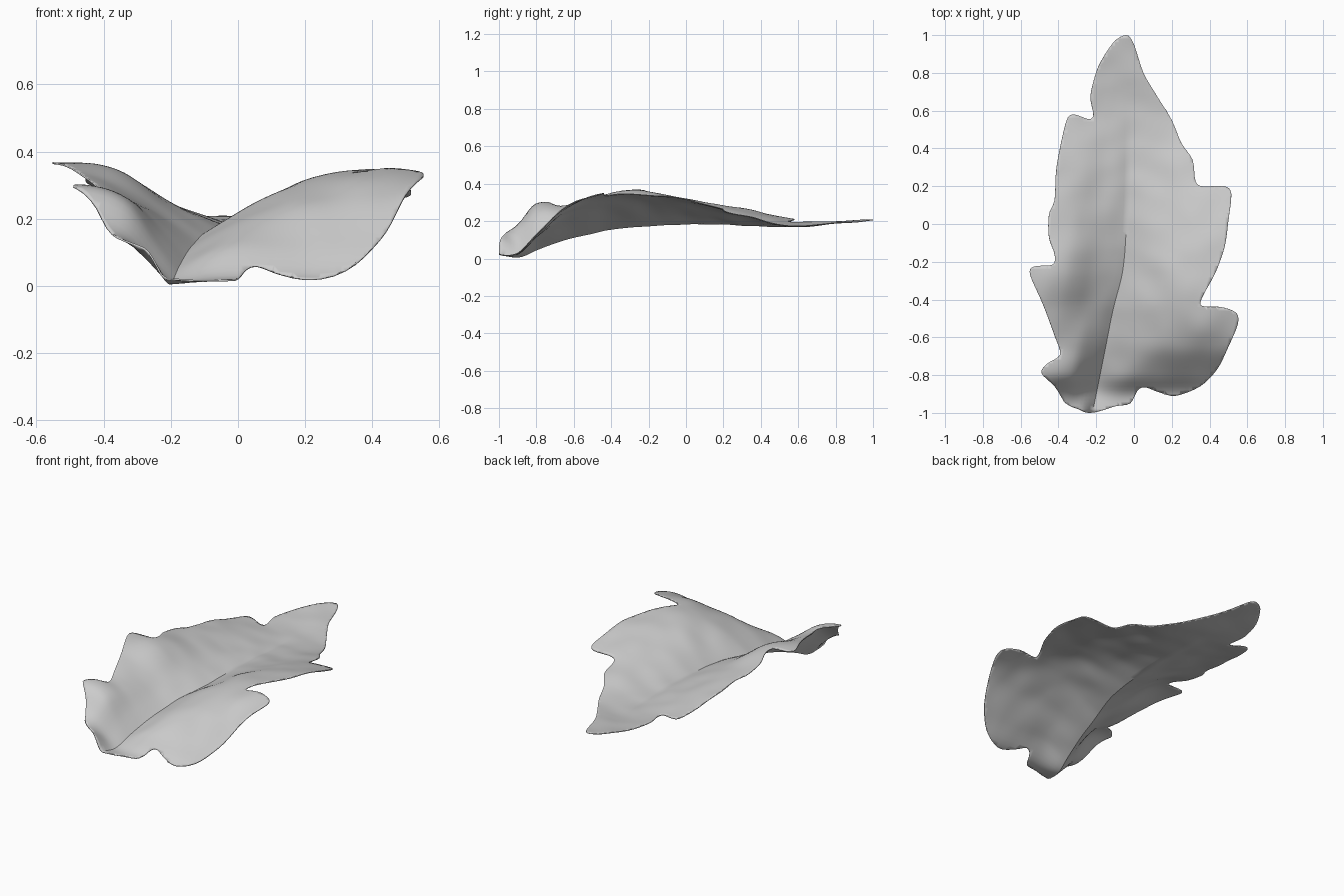
import bpy, bmesh
from mathutils import Vector, noise
from mathutils.geometry import delaunay_2d_cdt, interpolate_bezier

cube = bpy.data.objects.get("Cube")
if cube:
    bpy.data.objects.remove(cube, do_unlink=True)


def smooth_value(stations, values, t):
    """Cubic interpolation through unevenly spaced stations."""
    last = len(stations) - 1
    t = min(max(t, stations[0]), stations[last])
    k = 0
    while k < last - 1 and t > stations[k + 1]:
        k += 1

    def slope(i):
        low, high = max(i - 1, 0), min(i + 1, last)
        return (values[high] - values[low]) / (stations[high] - stations[low])

    span = stations[k + 1] - stations[k]
    s = (t - stations[k]) / span
    bend = s * s * (3 - 2 * s)
    return (values[k] * (1 - bend) + values[k + 1] * bend
            + span * s * (1 - s) * (slope(k) * (1 - s) - slope(k + 1) * s))


# Lobed leaf outline, clockwise from the tip
outline = [
    (-.04, 1), (0, .95), (.05, .8), (.12, .68), (.2, .55), (.25, .43), (.31, .34),
    (.325, .23), (.36, .2), (.48, .2), (.515, .16), (.5, .02), (.48, -.12),
    (.43, -.26), (.36, -.39), (.36, -.435), (.46, -.44), (.54, -.47), (.55, -.53),
    (.5, -.65), (.44, -.77), (.35, -.86), (.22, -.91), (.13, -.89), (.06, -.865),
    (.02, -.88), (-.02, -.95), (-.1, -.965), (-.18, -.99), (-.24, -1), (-.29, -.98),
    (-.36, -.95), (-.42, -.86), (-.49, -.79), (-.46, -.74), (-.39, -.69),
    (-.42, -.59), (-.48, -.43), (-.55, -.27), (-.53, -.225), (-.43, -.215),
    (-.42, -.16), (-.45, -.07), (-.45, .05), (-.42, .13), (-.41, .3), (-.36, .54),
    (-.32, .58), (-.24, .555), (-.215, .58), (-.23, .68), (-.19, .83), (-.11, .96)]

# Leaf height: rows run along the midrib, columns across each half
left_across = [-.5, -.3, -.15, -.06, 0]
right_across = [0, .15, .3, .5, .7]
along = [-1, -.9, -.8, -.65, -.45, -.25, 0, .3, .6, 1]
midrib = [-.22, -.2, -.18, -.15, -.11, -.06, -.04, -.03, -.03, -.04]
left_heights = [
    [.14, .14, .14, .12, .02],
    [.24, .21, .16, .07, .01],
    [.28, .295, .25, .13, .05],
    [.31, .3, .24, .16, .1],
    [.35, .32, .24, .19, .15],
    [.37, .35, .25, .2, .17],
    [.33, .3, .24, .21, .19],
    [.28, .26, .22, .2, .18],
    [.22, .21, .19, .18, .175],
    [.21, .21, .21, .21, .21]]
right_heights = [
    [.02, .02, .02, .02, .03],
    [.01, .03, .03, .03, .06],
    [.05, .12, .12, .12, .14],
    [.1, .18, .23, .26, .28],
    [.15, .24, .3, .345, .345],
    [.17, .26, .325, .345, .345],
    [.19, .24, .29, .315, .31],
    [.18, .2, .23, .24, .24],
    [.175, .175, .18, .18, .18],
    [.21, .21, .21, .21, .21]]


def midrib_x(y):
    return smooth_value(along, midrib, y)


def leaf_height(x, y):
    offset = x - midrib_x(y)
    across, table = ((left_across, left_heights) if offset < 0
                     else (right_across, right_heights))
    rows = [smooth_value(across, row, offset) for row in table]
    ripple = noise.noise(Vector((x * 7, y * 7, 0))) * .007
    return max(smooth_value(along, rows, y) + ripple, .006)


# Rounded boundary
points = [Vector(p) for p in outline]
count = len(points)
rim = []
for i in range(count):
    a, b, c, d = (points[(i + k) % count] for k in (-1, 0, 1, 2))
    curve = interpolate_bezier(b, b + (c - a) / 7, c - (d - b) / 7, c, 5)
    rim += [p.to_2d() for p in curve[:-1]]

# Interior points follow the midrib so the fold stays crisp
step = .02
inner = []
for j in range(-49, 50):
    y = j * step
    inner += [Vector((midrib_x(y) + i * step, y)) for i in range(-27, 38)]
flat, _, triangles, *_ = delaunay_2d_cdt(
    rim + inner, [], [list(range(len(rim)))], 1, 1e-5)

bm = bmesh.new()
verts = [bm.verts.new((p.x, p.y, leaf_height(p.x, p.y))) for p in flat]
for tri in triangles:
    bm.faces.new([verts[i] for i in tri])
bmesh.ops.delete(bm, geom=[v for v in bm.verts if not v.link_faces], context='VERTS')
bm.normal_update()
if sum(f.normal.z for f in bm.faces) < 0:
    bmesh.ops.reverse_faces(bm, faces=bm.faces[:])
mesh = bpy.data.meshes.new("leaf_blade")
bm.to_mesh(mesh)
bm.free()
leaf = bpy.data.objects.new("leaf_blade", mesh)
bpy.context.collection.objects.link(leaf)

# Thin sheet thickness
shell = leaf.modifiers.new("thickness", 'SOLIDIFY')
shell.thickness = .005
shell.offset = -1

# Plain grey surface
grey = (.6, .6, .6, 1)
material = bpy.data.materials.new("light_grey")
material.use_nodes = True
material.diffuse_color = grey
material.node_tree.nodes["Principled BSDF"].inputs["Base Color"].default_value = grey
mesh.materials.append(material)

bpy.context.view_layer.objects.active = leaf
leaf.select_set(True)
bpy.ops.object.shade_smooth_by_angle(angle=.7)
